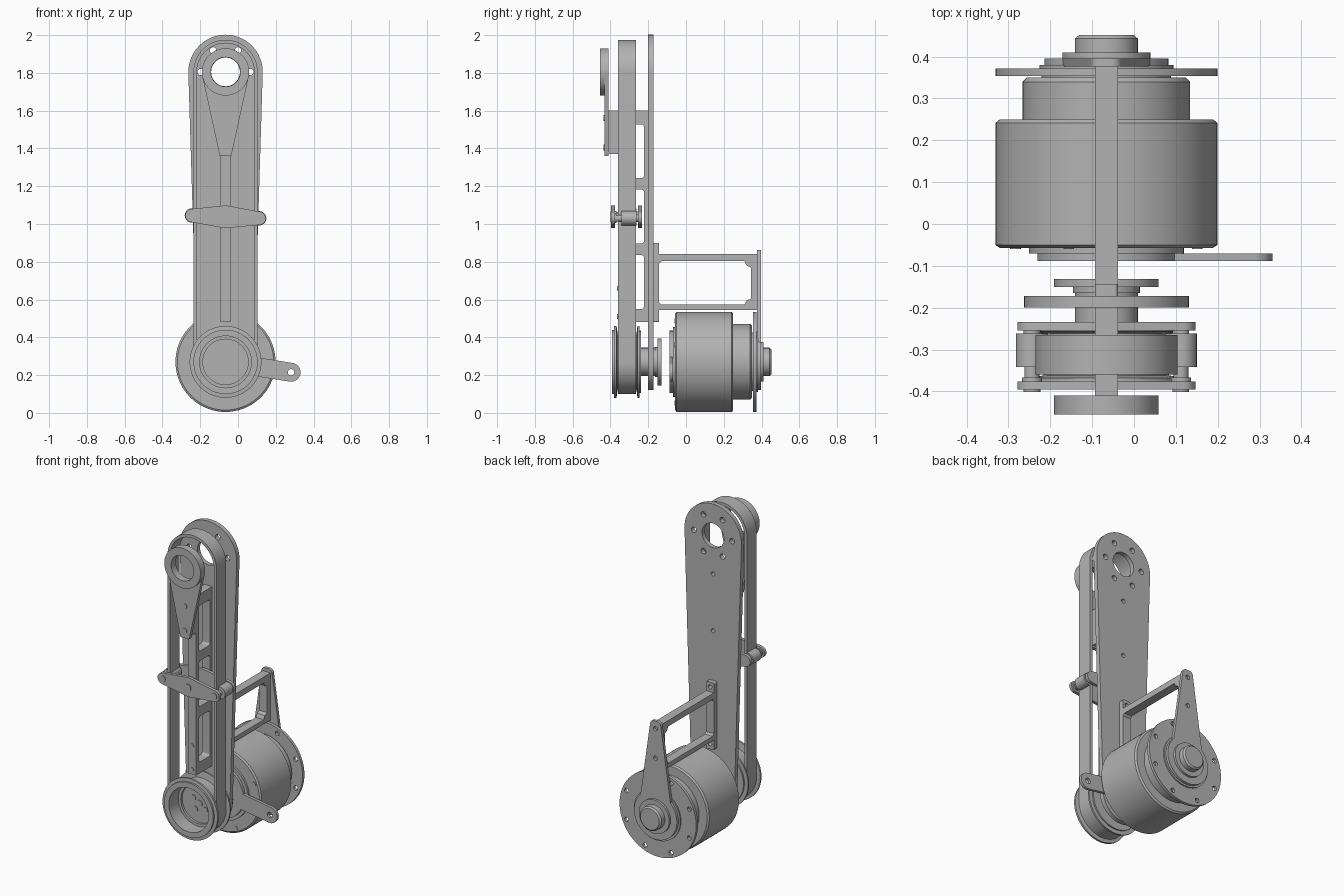
import bpy
import bmesh
from math import sin, cos, pi, radians
from mathutils import Matrix, Vector
from mathutils.geometry import convex_hull_2d

AX = -0.066          # shared x of the drive axes
LOW, TOP = 0.27, 1.805  # heights of the two axes
BEAM = 0.0275        # half width of the narrow beams

cube = bpy.data.objects.get("Cube")
if cube:
    bpy.data.objects.remove(cube, do_unlink=True)

grey = bpy.data.materials.new("machined grey")
grey.use_nodes = True
grey.diffuse_color = (0.45, 0.45, 0.45, 1)
grey.node_tree.nodes["Principled BSDF"].inputs["Base Color"].default_value = (0.45, 0.45, 0.45, 1)


def finish(name, bm):
    bmesh.ops.remove_doubles(bm, verts=bm.verts, dist=0.0002)
    bmesh.ops.recalc_face_normals(bm, faces=bm.faces)
    mesh = bpy.data.meshes.new(name)
    bm.to_mesh(mesh)
    bm.free()
    mesh.materials.clear()
    mesh.materials.append(grey)
    mesh.shade_smooth()
    mesh.set_sharp_from_angle(angle=radians(30))
    obj = bpy.data.objects.new(name, mesh)
    obj.location.x = AX
    bpy.context.collection.objects.link(obj)
    return obj


def circle(u, v, r, n=48):
    return [(u + r * cos(2 * pi * i / n), v + r * sin(2 * pi * i / n)) for i in range(n)]


def hull(*circles):
    pts = [Vector(p) for c in circles for p in circle(*c, n=64)]
    return [tuple(pts[i]) for i in convex_hull_2d(pts)]


def rounded(u0, u1, v0, v1, r=0.015):
    return hull(*[(u, v, r) for u in (u0 + r, u1 - r) for v in (v0 + r, v1 - r)])


def ring_of_holes(v, radius, r, n, start=0):
    return [circle(radius * cos(start + 2 * pi * i / n),
                   v + radius * sin(start + 2 * pi * i / n), r, 16) for i in range(n)]


def plate(name, outline, holes, lo, hi, axis="y"):
    """Extrude a flat outline with holes from lo to hi along y or x."""
    curve = bpy.data.curves.new(name, "CURVE")
    curve.dimensions = "2D"
    curve.fill_mode = "BOTH"
    curve.extrude = (hi - lo) / 2
    for loop in [outline] + holes:
        spline = curve.splines.new("POLY")
        spline.points.add(len(loop) - 1)
        for point, (u, v) in zip(spline.points, loop):
            point.co = (u, v, 0, 1)
        spline.use_cyclic_u = True
    temp = bpy.data.objects.new(name + " outline", curve)
    bpy.context.collection.objects.link(temp)
    bpy.context.view_layer.update()
    mesh = bpy.data.meshes.new_from_object(temp.evaluated_get(bpy.context.evaluated_depsgraph_get()))
    bm = bmesh.new()
    bm.from_mesh(mesh)
    bpy.data.objects.remove(temp, do_unlink=True)
    bpy.data.curves.remove(curve)
    bpy.data.meshes.remove(mesh)
    mid = (lo + hi) / 2
    if axis == "y":
        place = Matrix(((1, 0, 0, 0), (0, 0, -1, mid), (0, 1, 0, 0), (0, 0, 0, 1)))
    else:
        place = Matrix(((0, 0, 1, mid), (1, 0, 0, 0), (0, 1, 0, 0), (0, 0, 0, 1)))
    bm.transform(place)
    return finish(name, bm)


def turned(name, profile, z, x=0):
    """Revolve (radius, y) points about an axis along y."""
    bm = bmesh.new()
    verts = [bm.verts.new((x + r, y, z)) for r, y in profile]
    edges = [bm.edges.new(pair) for pair in zip(verts, verts[1:])]
    bmesh.ops.spin(bm, geom=verts + edges, cent=(x, 0, z), axis=(0, 1, 0),
                   angle=2 * pi, steps=72, use_merge=True)
    return finish(name, bm)


def stepped(*parts):
    """Profile of stacked cylinders given as (radius, y0, y1)."""
    pts = [(0, parts[0][1])]
    for r, y0, y1 in parts:
        pts += [(r, y0), (r, y1)]
    return pts + [(0, parts[-1][2])]


def pin(name, x, z, r, lo, hi):
    return turned(name, stepped((r, lo, hi)), z, x)


# Motor body with chamfered rims and a narrower rear section
turned("motor_body", [(0, -0.07), (0.185, -0.07), (0.185, -0.057), (0.255, -0.057),
                      (0.265, -0.05), (0.265, 0.242), (0.255, 0.25), (0.2, 0.25),
                      (0.2, 0.34), (0.19, 0.35), (0.155, 0.35), (0.155, 0.356), (0, 0.356)], LOW)
plate("motor_flange", circle(0, LOW, 0.265, 72),
      ring_of_holes(LOW, 0.235, 0.014, 8, pi / 8), 0.354, 0.372)
turned("rear_shaft", [(0, 0.37), (0.16, 0.37), (0.16, 0.38), (0.105, 0.38), (0.105, 0.41),
                      (0.075, 0.41), (0.075, 0.443), (0.065, 0.452), (0, 0.452)], LOW)
for i in range(4):
    a = pi / 8 + i * pi / 2
    pin("motor_front_screw", 0.235 * cos(a), LOW + 0.235 * sin(a), 0.013, -0.06, -0.054)

# Output lever on the motor's front
plate("output_lever", hull((0, LOW, 0.05), (0.347, 0.215, 0.05)),
      [circle(0.347, 0.215, 0.017, 24)], -0.088, -0.07)
turned("output_hub", stepped((0.165, -0.088, -0.07)), LOW)

# Shaft and bearing between lever and leg plate
turned("pulley_shaft", stepped((0.075, -0.27, -0.165), (0.08, -0.165, -0.15),
                               (0.125, -0.15, -0.131)), LOW)

# Main leg plate
plate("leg_plate", hull((0, LOW, 0.15), (0, TOP, 0.197)),
      [circle(0, TOP, 0.076)] + ring_of_holes(TOP, 0.132, 0.017, 6)
      + [circle(0, z, 0.013, 16) for z in (1.565, 1.21)], -0.2, -0.172)

# Drive pulley: open cup with two flanges
turned("drive_pulley", [(0, -0.285), (0.12, -0.285), (0.12, -0.3), (0.137, -0.3), (0.137, -0.393),
                        (0.17, -0.393), (0.17, -0.382), (0.19, -0.38), (0.19, -0.368),
                        (0.15, -0.362), (0.15, -0.262), (0.19, -0.257), (0.19, -0.247),
                        (0.165, -0.247), (0.165, -0.238), (0, -0.238)], LOW)
pin("pulley_centre_screw", 0, LOW, 0.02, -0.29, -0.28)
for i in range(4):
    a = radians(56) + i * pi / 2
    pin("pulley_screw", 0.05 * cos(a), LOW + 0.05 * sin(a), 0.016, -0.29, -0.28)

# Belt loop around both axes
plate("belt", hull((0, LOW, 0.17), (0, TOP, 0.17)),
      [hull((0, LOW, 0.152), (0, TOP, 0.152))], -0.36, -0.265)

# Ladder spine inside the belt
plate("spine", [(-0.36, 0.48), (-0.2, 0.48), (-0.2, 1.6), (-0.412, 1.6), (-0.412, 1.37), (-0.36, 1.37)],
      [rounded(-0.33, -0.222, lo, lo + 0.285) for lo in (0.55, 0.897, 1.243)],
      -BEAM, BEAM, "x")
for z in (0.51, 0.66):
    pin("spine_screw", 0, z, 0.013, -0.364, -0.355)

# Front cover with bearing ring
plate("front_cover", hull((0, TOP, 0.125), (-0.028, 1.362, 0.003), (0.028, 1.362, 0.003)),
      [circle(0, TOP, 0.078)], -0.432, -0.41)
plate("bearing_ring", circle(0, TOP, 0.125, 72), [circle(0, TOP, 0.078)], -0.455, -0.41)
for z in (1.405, 1.56):
    pin("cover_screw", 0, z, 0.016, -0.436, -0.42)

# Belt tensioner: two rocker plates with rollers
ends = ((-0.178, 1.045), (0.178, 1.03))
for name, lo in (("tensioner_front", -0.396), ("tensioner_back", -0.254)):
    plate(name, hull((0, 1.038, 0.06), *[(x, z, 0.035) for x, z in ends]), [], lo, lo + 0.02)
pin("tensioner_pivot", 0, 1.038, 0.02, -0.401, -0.34)
for x, z in ends:
    turned("tensioner_roller", stepped((0.02, -0.401, -0.376), (0.024, -0.376, -0.367),
                                       (0.018, -0.367, -0.342), (0.038, -0.342, -0.262),
                                       (0.02, -0.262, -0.234)), z, x)

# Rear bracket: foot, open frame and motor support
plate("bracket_foot", rounded(-BEAM, BEAM, 0.48, 0.9, 0.008),
      [circle(0, z, 0.013, 16) for z in (0.515, 0.87)], -0.175, -0.143)
plate("bracket_frame", [(-0.15, 0.545), (0.38, 0.545), (0.38, 0.84), (-0.15, 0.84)],
      [[(-0.13, 0.573), (0.31, 0.573), (0.32, 0.595), (0.343, 0.605), (0.343, 0.77),
        (0.32, 0.78), (0.31, 0.803), (-0.13, 0.803), (-0.142, 0.79), (-0.142, 0.585)]],
      -BEAM, BEAM, "x")
plate("motor_support_arm", hull((-0.012, 0.837, 0.025), (0.012, 0.837, 0.025), (0, LOW + 0.02, 0.115)),
      [circle(0, z, 0.014, 16) for z in (0.815, 0.63)], 0.377, 0.396)
turned("motor_support_disc", stepped((0.148, 0.378, 0.396)), LOW)
